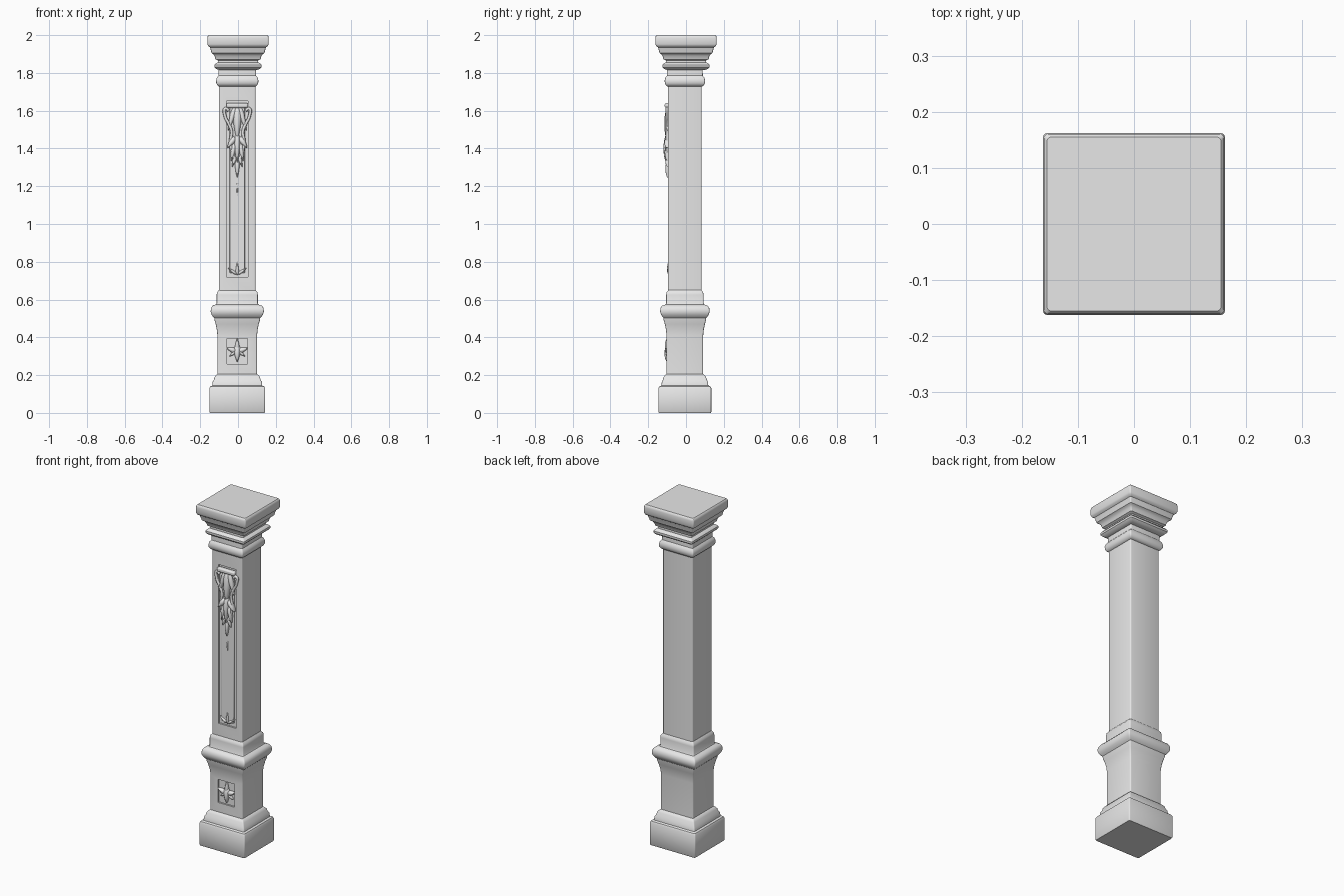
import bpy, bmesh, math
from mathutils import Matrix, Vector

cube = bpy.data.objects.get("Cube")
if cube:
    bpy.data.objects.remove(cube, do_unlink=True)

stone = bpy.data.materials.new("pale_grey_stone")
stone.use_nodes = True
GREY = (0.8, 0.8, 0.8, 1)
stone.diffuse_color = GREY
stone.node_tree.nodes["Principled BSDF"].inputs["Base Color"].default_value = GREY

CX, CY = -0.004, -0.006      # the shaft sits slightly off the cap's centre


def make_object(name, bm):
    bmesh.ops.recalc_face_normals(bm, faces=bm.faces)
    mesh = bpy.data.meshes.new(name)
    bm.to_mesh(mesh)
    bm.free()
    mesh.materials.append(stone)
    obj = bpy.data.objects.new(name, mesh)
    bpy.context.collection.objects.link(obj)
    return obj


def activate(obj):
    bpy.ops.object.select_all(action='DESELECT')
    obj.select_set(True)
    bpy.context.view_layer.objects.active = obj


def smooth(obj, angle=35):
    activate(obj)
    bpy.ops.object.shade_smooth_by_angle(angle=math.radians(angle))


def square_moulding(name, profile, slim=0.008, cx=CX, cy=CY, radius=0.007):
    """Stack rounded square sections; profile holds (height, half width)."""
    bm = bmesh.new()
    rings = []
    for z, half in profile:
        ring = []
        for corner in range(4):
            mid = math.radians(45 + 90 * corner)
            sx, sy = math.copysign(1, math.cos(mid)), math.copysign(1, math.sin(mid))
            for step in range(4):
                a = math.radians(90 * corner + 30 * step)
                x = cx + sx * (half - radius) + radius * math.cos(a)
                y = cy + sy * (half - slim - radius) + radius * math.sin(a)
                ring.append(bm.verts.new((x, y, z)))
        rings.append(ring)
    for low, high in zip(rings, rings[1:]):
        for i in range(len(low)):
            j = (i + 1) % len(low)
            bm.faces.new((low[i], low[j], high[j], high[i]))
    bm.faces.new(rings[0])
    bm.faces.new(rings[-1])
    return make_object(name, bm)


def block(name, half, y0, y1, z0, z1):
    bm = bmesh.new()
    size = Matrix.Diagonal((2 * half, y1 - y0, z1 - z0, 1))
    place = Matrix.Translation((CX, (y0 + y1) / 2, (z0 + z1) / 2))
    bmesh.ops.create_cube(bm, size=1, matrix=place @ size)
    return make_object(name, bm)


def bevel(obj, width):
    mod = obj.modifiers.new("soft_edges", 'BEVEL')
    mod.width, mod.segments = width, 2


def recess(obj, half, floor, z0, z1):
    cutter = block("recess_cutter", half, -0.2, floor, z0, z1)
    cutter.hide_render = True
    mod = obj.modifiers.new("recess", 'BOOLEAN')
    mod.operation, mod.object = 'DIFFERENCE', cutter
    activate(obj)
    bpy.ops.object.modifier_apply(modifier=mod.name)
    bpy.data.objects.remove(cutter, do_unlink=True)


def leaf(name, x, y, z, length, width, angle=0, depth=0.014):
    """Tapered leaf; angle 0 hangs straight down, positive swings to +x."""
    bm = bmesh.new()
    bmesh.ops.create_uvsphere(bm, u_segments=16, v_segments=10, radius=1)
    for v in bm.verts:
        taper = 0.7 + 0.4 * v.co.z
        v.co = Vector((v.co.x * taper * width / 2, v.co.y * depth, (v.co.z - 1) * length / 2))
    turn = Matrix.Rotation(math.radians(-angle), 4, 'Y')
    bm.transform(Matrix.Translation((CX + x, y, z)) @ turn)
    smooth(make_object(name, bm), 80)


def leaf_pair(name, x, y, z, length, width, angle, depth=0.014):
    for side, s in (("left", 1), ("right", -1)):
        leaf(f"{name}_{side}", s * x, y, z, length, width, s * angle, depth)


def scroll_pair(name, points, y, thick):
    for side, s in (("left", 1), ("right", -1)):
        curve = bpy.data.curves.new(f"{name}_{side}", 'CURVE')
        curve.dimensions = '3D'
        curve.bevel_depth, curve.bevel_resolution = thick, 2
        curve.use_fill_caps = True
        curve.resolution_u = 6
        line = curve.splines.new('BEZIER')
        line.bezier_points.add(len(points) - 1)
        for p, (x, z) in zip(line.bezier_points, points):
            p.co = (CX + s * x, y, z)
            p.handle_left_type = p.handle_right_type = 'AUTO'
        curve.materials.append(stone)
        obj = bpy.data.objects.new(curve.name, curve)
        bpy.context.collection.objects.link(obj)
        activate(obj)
        bpy.ops.object.convert(target='MESH')
        smooth(bpy.context.object, 60)


# Plinth and pedestal
smooth(square_moulding("plinth", [
    (0, 0.145), (0.006, 0.148), (0.13, 0.148), (0.14, 0.143), (0.145, 0.132),
    (0.165, 0.13), (0.175, 0.124), (0.19, 0.12), (0.2, 0.112), (0.205, 0.105)]))

pedestal = square_moulding("pedestal", [
    (0.2, 0.105), (0.41, 0.105), (0.44, 0.108), (0.47, 0.114), (0.49, 0.12), (0.51, 0.122)])
recess(pedestal, 0.055, -0.093, 0.26, 0.395)
smooth(pedestal)

smooth(square_moulding("waist_moulding", [
    (0.5, 0.12), (0.508, 0.128), (0.52, 0.136), (0.535, 0.141), (0.555, 0.139),
    (0.568, 0.13), (0.574, 0.112), (0.58, 0.109), (0.625, 0.109), (0.638, 0.107),
    (0.65, 0.098)], slim=0.01))

# Shaft with a sunk panel and a raised field inside it
shaft = square_moulding("shaft", [(0.64, 0.097), (1.75, 0.097)])
recess(shaft, 0.056, -0.085, 0.72, 1.65)
smooth(shaft)
field = block("panel_field", 0.04, -0.092, -0.08, 0.74, 1.63)
bevel(field, 0.004)
smooth(field)

# Capital
smooth(square_moulding("neck_moulding", [
    (1.728, 0.097), (1.735, 0.106), (1.745, 0.111), (1.76, 0.112), (1.775, 0.108),
    (1.785, 0.1), (1.825, 0.099)], slim=0.005))
smooth(square_moulding("capital", [
    (1.815, 0.1), (1.822, 0.118), (1.83, 0.125), (1.842, 0.125), (1.85, 0.118),
    (1.855, 0.107), (1.866, 0.107), (1.872, 0.119), (1.89, 0.124), (1.9, 0.132),
    (1.905, 0.14), (1.925, 0.145), (1.935, 0.148), (1.942, 0.158), (1.952, 0.162),
    (1.985, 0.162), (1.995, 0.16), (2, 0.155)], slim=0, cx=0, cy=0))

# Carved drop at the top of the shaft panel
crown = block("carving_crown", 0.058, -0.113, -0.085, 1.615, 1.64)
bevel(crown, 0.008)
smooth(crown)
scroll_pair("carving_scroll", [
    (0.045, 1.6), (0.062, 1.612), (0.064, 1.57), (0.045, 1.53), (0.03, 1.49),
    (0.036, 1.44), (0.03, 1.39), (0.012, 1.34)], -0.1, 0.008)
leaf("carving_heart", 0, -0.095, 1.62, 0.18, 0.055, depth=0.02)
leaf_pair("carving_fan", 0.012, -0.095, 1.62, 0.13, 0.035, 16)
leaf_pair("carving_wing", 0.012, -0.097, 1.46, 0.07, 0.04, 35, 0.018)
leaf_pair("carving_frond", 0.014, -0.095, 1.43, 0.1, 0.035, 10, 0.018)
leaf_pair("carving_curl", 0.008, -0.095, 1.36, 0.06, 0.024, 18)
leaf("carving_body", 0, -0.097, 1.48, 0.16, 0.04, depth=0.022)
leaf("carving_tip", 0, -0.095, 1.34, 0.095, 0.03)
leaf("carving_drip", 0, -0.09, 1.22, 0.07, 0.014, depth=0.006)

# Small sprout at the foot of the shaft panel
leaf("sprout_middle", 0, -0.09, 0.73, 0.07, 0.022, 180, 0.01)
leaf_pair("sprout_side", 0.004, -0.09, 0.735, 0.055, 0.02, 125, 0.01)

# Pendant flower on the pedestal
leaf("flower_stem", 0, -0.097, 0.325, 0.07, 0.03, 180)
leaf("flower_tip", 0, -0.097, 0.36, 0.09, 0.045, depth=0.017)
leaf_pair("flower_petal", 0.004, -0.097, 0.325, 0.055, 0.036, 110)
leaf_pair("flower_sepal", 0.004, -0.096, 0.33, 0.048, 0.024, 50, 0.012)
